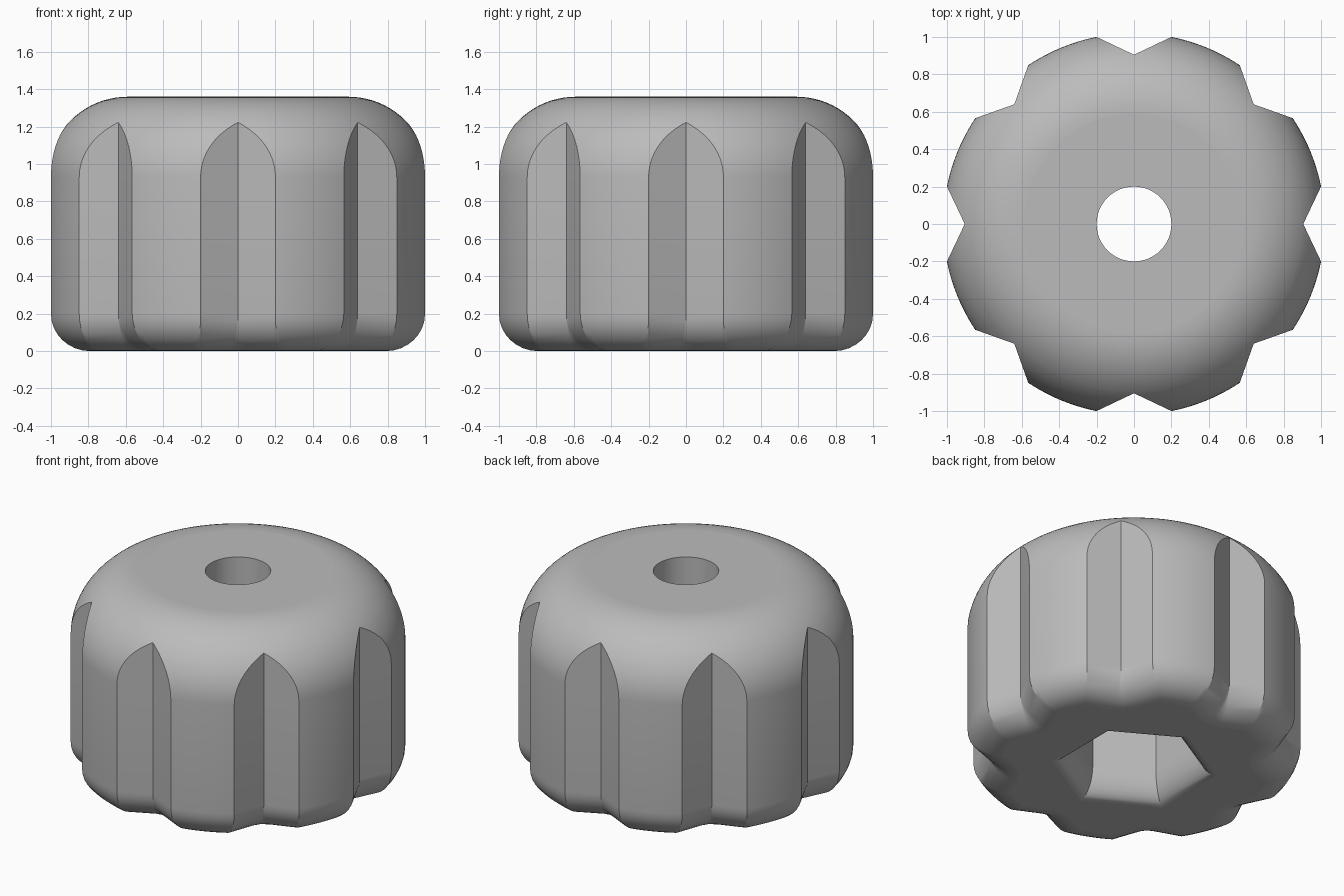
import bpy, bmesh
from math import sin, cos, pi, radians, sqrt, atan2, hypot
from mathutils import Vector

if "Cube" in bpy.data.objects:
    bpy.data.objects.remove(bpy.data.objects["Cube"])

LOBES = 8
R, HEIGHT = 1.02, 1.36
TIP = 0.905                       # radius at the bottom of a grip notch
DOME, FILLET = 0.43, 0.2          # top and bottom rounding
SIDE = Vector((0.095, 0.2)).normalized()    # direction of a notch side
NORMAL = Vector((-SIDE.y, SIDE.x))          # points into the material

grey = bpy.data.materials.new("plain grey")
grey.use_nodes = True
GREY = (0.5, 0.5, 0.5, 1)
grey.diffuse_color = GREY
grey.node_tree.nodes["Principled BSDF"].inputs["Base Color"].default_value = GREY


def loft(name, rings):
    """Closed solid through rings that all have the same number of points."""
    bm = bmesh.new()
    loops = [[bm.verts.new(p) for p in ring] for ring in rings]
    for a, b in zip(loops, loops[1:]):
        for i in range(len(a)):
            j = (i + 1) % len(a)
            bm.faces.new((a[i], a[j], b[j], b[i]))
    bm.faces.new(loops[0][::-1])
    bm.faces.new(loops[-1])
    bmesh.ops.remove_doubles(bm, verts=bm.verts, dist=1e-4)
    bmesh.ops.recalc_face_normals(bm, faces=bm.faces)
    mesh = bpy.data.meshes.new(name)
    bm.to_mesh(mesh)
    bm.free()
    mesh.materials.append(grey)
    obj = bpy.data.objects.new(name, mesh)
    bpy.context.collection.objects.link(obj)
    return obj


def lobed_ring(radius, inset, z, arc_steps=12):
    """Circle with V notches; inset moves the notch sides into the material."""
    tip = min(TIP - inset, radius)
    foot = Vector((TIP, 0)) + NORMAL * inset
    if radius <= TIP and inset == 0:
        foot = corner = Vector((radius, 0))
    else:
        b = foot.dot(SIDE)
        corner = foot + SIDE * (-b + sqrt(b * b - foot.length_squared + radius ** 2))
    start = atan2(corner.y, corner.x)
    step = 2 * pi / LOBES
    polar = [(tip, 0), (foot.length, atan2(foot.y, foot.x))]
    polar += [(radius, start + (step - 2 * start) * i / arc_steps)
              for i in range(arc_steps + 1)]
    polar.append((foot.length, step - atan2(foot.y, foot.x)))
    return [(r * cos(a + k * step), r * sin(a + k * step), z)
            for k in range(LOBES) for r, a in polar]


def circle(radius, z, sides, turn=0):
    return [(radius * cos(turn + 2 * pi * i / sides),
             radius * sin(turn + 2 * pi * i / sides), z) for i in range(sides)]


# Knob body: rounded foot, straight grip, domed top
rings = []
for i in range(9):
    a = pi / 2 * i / 8
    inset = FILLET * (1 - sin(a))
    rings.append(lobed_ring(R - inset, inset, FILLET * (1 - cos(a))))
dome_angles = [pi / 2 * i / 20 for i in range(21)]
dome_angles.append(math_tip := atan2(sqrt(DOME ** 2 - (TIP - R + DOME) ** 2), TIP - R + DOME))
for a in sorted(dome_angles):
    rings.append(lobed_ring(R - DOME + DOME * cos(a), 0, HEIGHT - DOME + DOME * sin(a)))
knob = loft("knob_body", rings)

# Hexagonal pocket with a flared mouth, and a round through hole
pocket = [circle(0.507, -0.1, 6, pi / 6)]
for i in range(9):
    a = pi / 2 * i / 8
    pocket.append(circle(0.39 + 0.117 * (1 - sin(a)), FILLET * (1 - cos(a)), 6, pi / 6))
pocket.append(circle(0.39, 0.7, 6, pi / 6))
cutters = [loft("pocket_cutter", pocket),
           loft("hole_cutter", [circle(0.2, 0.5, 48), circle(0.2, 1.5, 48)])]

bpy.ops.object.select_all(action="DESELECT")
bpy.context.view_layer.objects.active = knob
knob.select_set(True)
for cutter in cutters:
    mod = knob.modifiers.new("cut", "BOOLEAN")
    mod.operation, mod.solver, mod.object = "DIFFERENCE", "EXACT", cutter
    bpy.ops.object.modifier_apply(modifier=mod.name)
    bpy.data.objects.remove(cutter)

# Smooth rounding, crisp notch edges, flat end faces
bpy.ops.object.shade_smooth_by_angle(angle=radians(25))
for face in knob.data.polygons:
    if abs(face.normal.z) > 0.9999:
        face.use_smooth = False
